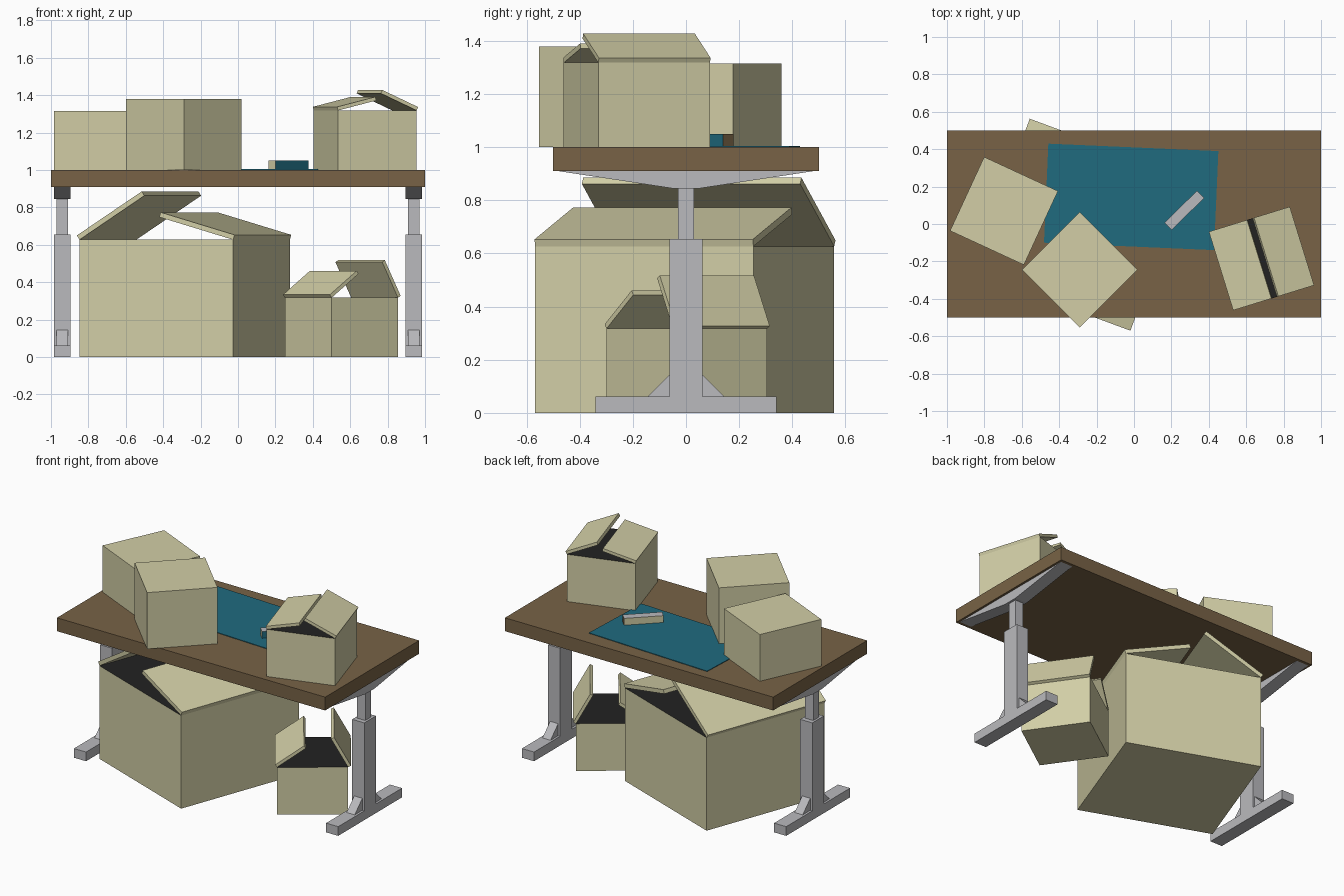
import bpy, bmesh
from math import radians, pi
from mathutils import Matrix, Vector

if "Cube" in bpy.data.objects:
    bpy.data.objects.remove(bpy.data.objects["Cube"], do_unlink=True)


def material(name, r, g, b):
    m = bpy.data.materials.new(name)
    m.use_nodes = True
    m.diffuse_color = (r, g, b, 1)
    m.node_tree.nodes["Principled BSDF"].inputs["Base Color"].default_value = (r, g, b, 1)
    return m


CARD = material("cardboard", 0.645, 0.617, 0.381)
DARK = material("dark_inside", 0.016, 0.016, 0.016)
WOOD = material("brown_wood", 0.188, 0.124, 0.061)
TEAL = material("teal", 0.0144, 0.147, 0.212)
METAL = material("grey_metal", 0.49, 0.49, 0.51)


def finish(name, bm, mats):
    bmesh.ops.recalc_face_normals(bm, faces=bm.faces)
    mesh = bpy.data.meshes.new(name)
    bm.to_mesh(mesh)
    bm.free()
    for m in mats:
        mesh.materials.append(m)
    obj = bpy.data.objects.new(name, mesh)
    bpy.context.collection.objects.link(obj)
    return obj


def block(name, size, matrix, *mats, rule=None):
    """Cuboid; rule maps a local face normal to a material index."""
    bm = bmesh.new()
    bmesh.ops.create_cube(bm, size=1)
    bm.normal_update()
    if rule:
        for f in bm.faces:
            f.material_index = rule(f.normal)
    bm.transform(matrix @ Matrix.Diagonal((*size, 1)))
    return finish(name, bm, mats)


def at(x, y, z, turn=0):
    return Matrix.Translation((x, y, z)) @ Matrix.Rotation(radians(turn), 4, "Z")


def prism(name, profile, x, width, mat):
    """Extrude a (y, z) outline along x, centred on x."""
    bm = bmesh.new()
    face = bm.faces.new([bm.verts.new((x - width / 2, y, z)) for y, z in profile])
    ext = bmesh.ops.extrude_face_region(bm, geom=[face])
    moved = [v for v in ext["geom"] if isinstance(v, bmesh.types.BMVert)]
    bmesh.ops.translate(bm, verts=moved, vec=Vector((width, 0, 0)))
    return finish(name, bm, [mat])


def carton(name, x, y, z, turn, side, height, flaps=None, thick=0.02):
    """Cardboard box; flaps gives the lift of the -x and +x flap in degrees."""
    top = (lambda n: int(n.z > 0.5)) if flaps else None
    block(name, (side, side, height), at(x, y, z + height / 2, turn), CARD, DARK, rule=top)
    for s, lift in zip((-1, 1), flaps or ()):
        hinge = (at(x, y, z + height, turn) @ Matrix.Translation((s * side / 2, 0, 0))
                 @ Matrix.Rotation(pi if s > 0 else 0, 4, "Z")
                 @ Matrix.Rotation(-radians(lift), 4, "Y"))
        length = side / 2
        block(f"{name}_flap_{'left' if s > 0 else 'right'}", (length, side, thick),
              hinge @ Matrix.Translation((length / 2, 0, thick / 2)), CARD)


# Desk top and desk mat
block("desk_top", (2, 1, 0.09), at(0, 0, 0.955), WOOD)
block("desk_mat", (0.91, 0.53, 0.004), at(-0.015, 0.145, 1.002, -2.5), TEAL)

# Legs, the same on both sides
for s, side in ((-1, "right"), (1, "left")):
    x = s * 0.94
    block(f"foot_{side}", (0.09, 0.68, 0.062), at(x, 0, 0.031), METAL)
    block(f"lower_column_{side}", (0.09, 0.124, 0.595), at(x, 0, 0.3575), METAL)
    block(f"upper_column_{side}", (0.06, 0.06, 0.2), at(x, 0, 0.75), METAL)
    prism(f"top_bracket_{side}",
          [(-0.48, 0.91), (-0.05, 0.845), (0.05, 0.845), (0.48, 0.91)], x, 0.09, METAL)
    for e, end in ((-1, "front"), (1, "back")):
        prism(f"gusset_{side}_{end}",
              [(e * 0.06, 0.06), (e * 0.145, 0.06), (e * 0.06, 0.145)], x, 0.06, METAL)

# Small block on the mat: metal top, teal front, brown far end, pale elsewhere
block("small_block", (0.245, 0.055, 0.05), at(0.269, 0.073, 1.025, 44.5),
      CARD, METAL, TEAL, WOOD,
      rule=lambda n: 1 if n.z > 0.5 else 2 if n.y < -0.5 else 3 if n.x > 0.5 else 0)

# Closed boxes on the desk
carton("closed_box_low", -0.695, 0.07, 1, -24.8, 0.435, 0.315)
carton("closed_box_tall", -0.29, -0.245, 1, 45, 0.437, 0.38)

# Boxes with open flaps
carton("open_box_on_desk", 0.68, -0.185, 1, 17.2, 0.44, 0.318, (14, 24.5))
carton("large_open_box", -0.285, -0.005, 0, -20.3, 0.876, 0.627, (32.5, 16), 0.027)
carton("small_open_box", 0.553, 0.003, 0, 35.2, 0.434, 0.317, (36, 61.5))
